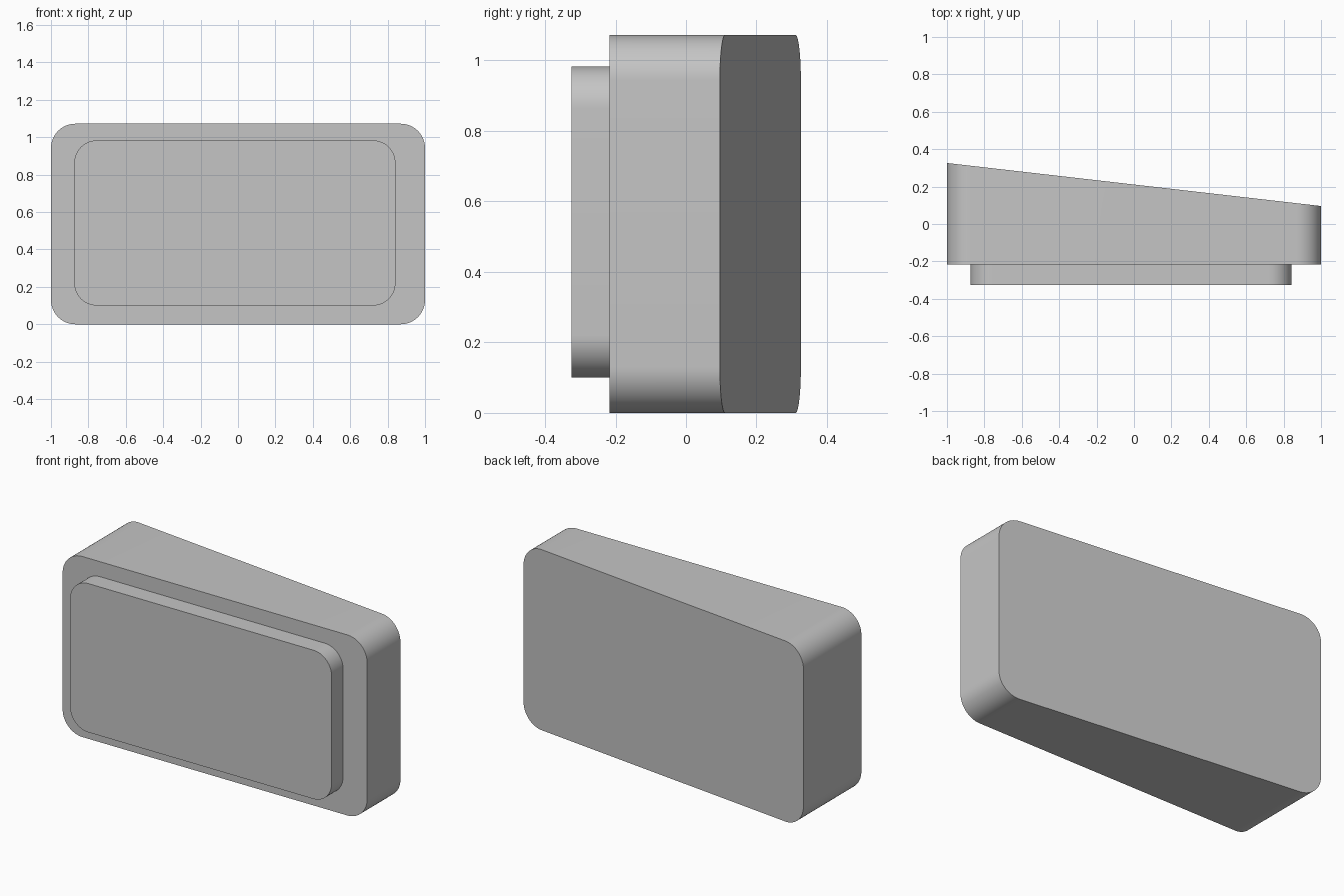
import bpy, bmesh
from math import cos, sin, pi

cube = bpy.data.objects.get("Cube")
if cube:
    bpy.data.objects.remove(cube, do_unlink=True)

grey = bpy.data.materials.new("light_grey")
grey.use_nodes = True
colour = (0.56, 0.56, 0.56, 1)
grey.diffuse_color = colour
grey.node_tree.nodes["Principled BSDF"].inputs["Base Color"].default_value = colour


def rounded_outline(x0, x1, z0, z1, r, steps=16):
    """Points around a rounded rectangle, one arc per corner."""
    corners = [(x1 - r, z1 - r), (x0 + r, z1 - r), (x0 + r, z0 + r), (x1 - r, z0 + r)]
    return [(cx + r * cos((q + i / steps) * pi / 2), cz + r * sin((q + i / steps) * pi / 2))
            for q, (cx, cz) in enumerate(corners) for i in range(steps + 1)]


def rounded_block(name, outline, front_y, back_y):
    """Extrude an outline from a flat front to a back whose depth depends on x."""
    bm = bmesh.new()
    front = [bm.verts.new((x, front_y, z)) for x, z in outline]
    back = [bm.verts.new((x, back_y(x), z)) for x, z in outline]
    bm.faces.new(front)
    bm.faces.new(back[::-1])
    for i in range(len(front)):
        j = (i + 1) % len(front)
        bm.faces.new((front[i], back[i], back[j], front[j]))
    bmesh.ops.recalc_face_normals(bm, faces=bm.faces)
    mesh = bpy.data.meshes.new(name)
    bm.to_mesh(mesh)
    bm.free()
    mesh.materials.append(grey)
    obj = bpy.data.objects.new(name, mesh)
    bpy.context.collection.objects.link(obj)
    bpy.ops.object.select_all(action='DESELECT')
    obj.select_set(True)
    bpy.context.view_layer.objects.active = obj
    bpy.ops.object.shade_smooth_by_angle(angle=pi / 6)


# Main body with a slanted back
rounded_block("wedge_body", rounded_outline(-1, 1, 0, 1.072, 0.13),
              -0.217, lambda x: 0.211 - 0.115 * x)
# Raised panel on the front
rounded_block("front_panel", rounded_outline(-0.875, 0.842, 0.1, 0.983, 0.12),
              -0.325, lambda x: -0.217)
